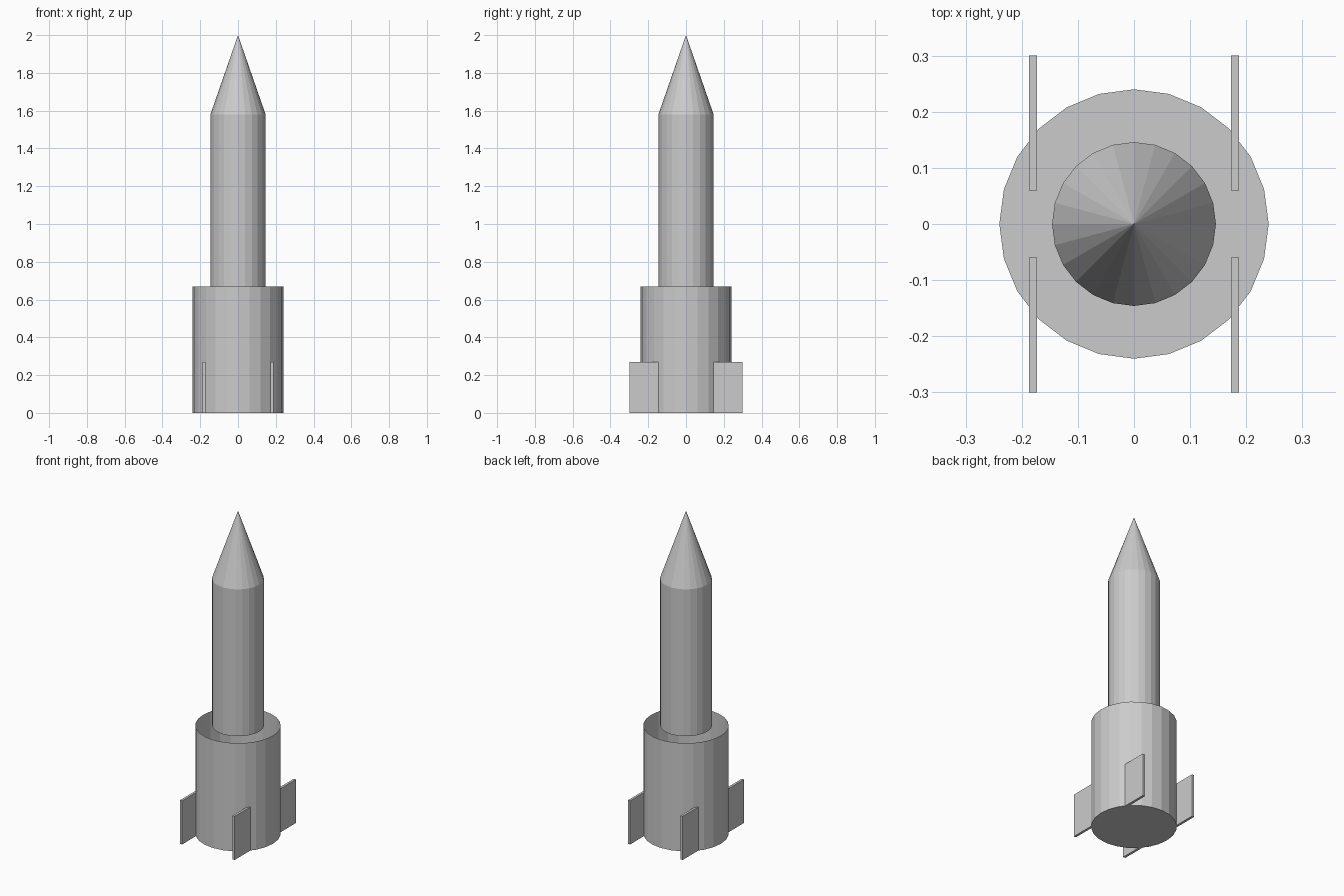
import bpy, bmesh
from math import sin, cos, pi

if "Cube" in bpy.data.objects:
    bpy.data.objects.remove(bpy.data.objects["Cube"])

SIDES = 24


def finish(name, bm):
    bmesh.ops.recalc_face_normals(bm, faces=bm.faces)
    mesh = bpy.data.meshes.new(name)
    bm.to_mesh(mesh)
    bm.free()
    obj = bpy.data.objects.new(name, mesh)
    bpy.context.collection.objects.link(obj)
    return obj


def lathe(name, profile):
    """Flat-faced round part from (radius, z) points; radius 0 makes a tip.
    The first ring is closed with a cap, a last open ring is left open."""
    bm = bmesh.new()
    rings = []
    for r, z in profile:
        if r == 0:
            rings.append([bm.verts.new((0, 0, z))] * SIDES)
        else:
            rings.append([bm.verts.new((r * sin(2 * pi * i / SIDES),
                                        r * cos(2 * pi * i / SIDES), z))
                          for i in range(SIDES)])
    bm.faces.new(rings[0])
    for lower, upper in zip(rings, rings[1:]):
        for i in range(SIDES):
            j = (i + 1) % SIDES
            quad = [lower[i], lower[j], upper[j], upper[i]]
            bm.faces.new(list(dict.fromkeys(quad)))
    return finish(name, bm)


# Open-topped booster cup with a closed floor
lathe("booster_cup", [(0.24, 0), (0.24, 0.67)])

# Slim body and pointed nose, starting at the rim of the cup
lathe("body_and_nose", [(0.146, 0.67), (0.146, 1.58), (0, 2.0)])

# Four thin fins that pass through the cup wall
for sx, side in ((-1, "left"), (1, "right")):
    for sy, end in ((-1, "front"), (1, "back")):
        bm = bmesh.new()
        bmesh.ops.create_cube(bm, size=1)
        bmesh.ops.scale(bm, vec=(0.015, 0.24, 0.27), verts=bm.verts)
        bmesh.ops.translate(bm, vec=(sx * 0.18, sy * 0.18, 0.135), verts=bm.verts)
        finish(f"fin_{end}_{side}", bm)
